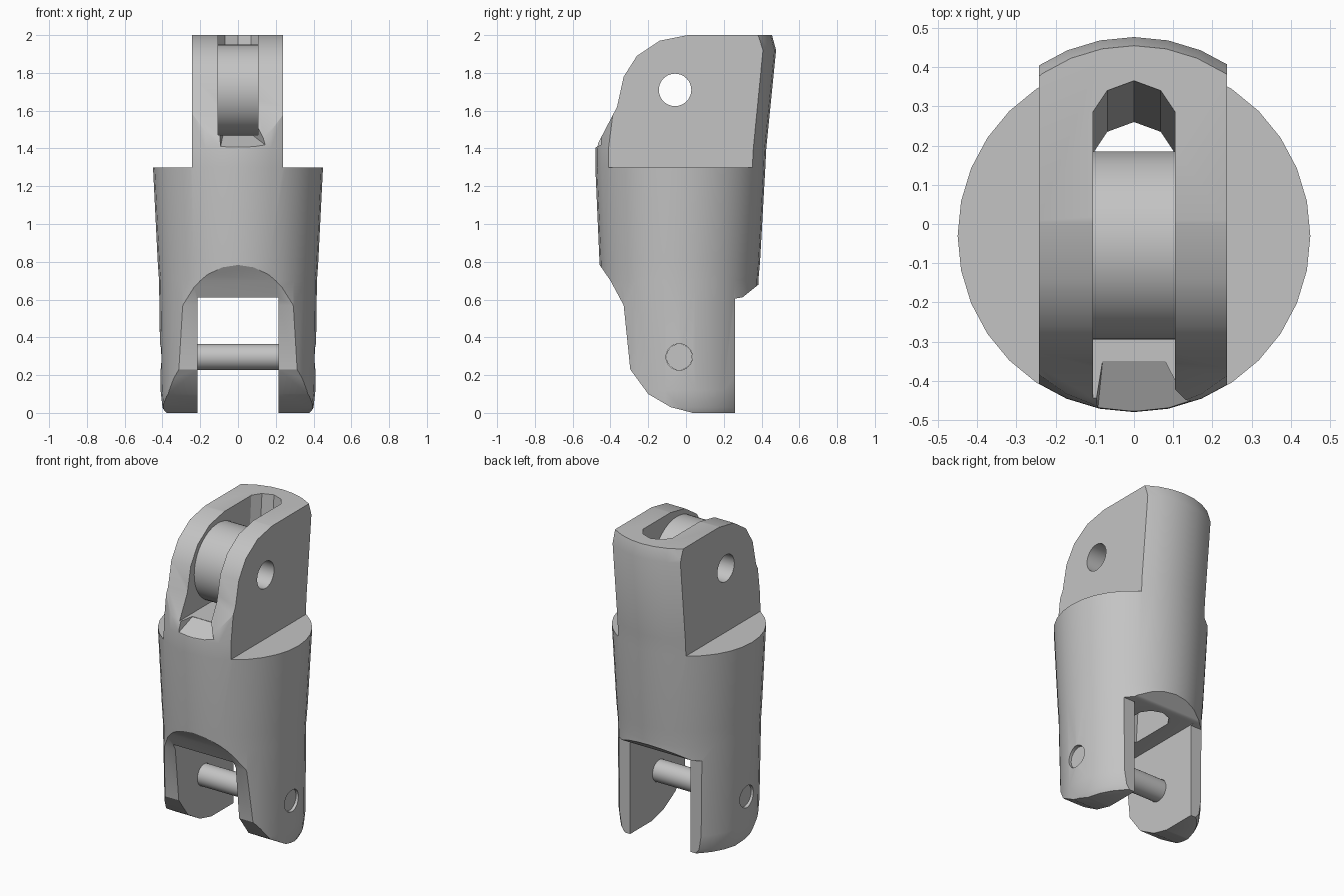
import bpy, bmesh, math

cube = bpy.data.objects.get("Cube")
if cube:
    bpy.data.objects.remove(cube, do_unlink=True)

steel = bpy.data.materials.new("steel_grey")
steel.use_nodes = True
GREY = (0.55, 0.55, 0.55, 1)
steel.diffuse_color = GREY
steel.node_tree.nodes["Principled BSDF"].inputs["Base Color"].default_value = GREY


def loft(name, rings):
    """Closed solid through matching rings of points."""
    bm = bmesh.new()
    loops = [[bm.verts.new(p) for p in ring] for ring in rings]
    n = len(loops[0])
    for a, b in zip(loops, loops[1:]):
        for i in range(n):
            j = (i + 1) % n
            bm.faces.new((a[i], a[j], b[j], b[i]))
    bm.faces.new(loops[0][::-1])
    bm.faces.new(loops[-1])
    bmesh.ops.recalc_face_normals(bm, faces=bm.faces[:])
    mesh = bpy.data.meshes.new(name)
    bm.to_mesh(mesh)
    bm.free()
    mesh.materials.append(steel)
    obj = bpy.data.objects.new(name, mesh)
    bpy.context.collection.objects.link(obj)
    return obj


def prism_x(name, outline, x0, x1):
    return loft(name, [[(x, y, z) for y, z in outline] for x in (x0, x1)])


def box(name, x0, x1, y0, y1, z0, z1):
    return prism_x(name, [(y0, z0), (y1, z0), (y1, z1), (y0, z1)], x0, x1)


def rod(name, y, z, r, x0, x1, n=32):
    ring = [(y + r * math.cos(math.tau * i / n), z + r * math.sin(math.tau * i / n))
            for i in range(n)]
    return prism_x(name, ring, x0, x1)


def cut(obj, cutter, operation='DIFFERENCE'):
    mod = obj.modifiers.new("cut", 'BOOLEAN')
    mod.operation, mod.solver, mod.object = operation, 'EXACT', cutter
    bpy.context.view_layer.objects.active = obj
    bpy.ops.object.modifier_apply(modifier=mod.name)
    bpy.data.objects.remove(cutter, do_unlink=True)


def smooth(obj):
    bpy.ops.object.select_all(action='DESELECT')
    obj.select_set(True)
    bpy.context.view_layer.objects.active = obj
    bpy.ops.object.shade_smooth_by_angle(angle=math.radians(30))


# Round body: height, radius, centre y
sections = [(0, .385, -.03), (.03, .4, -.03), (.12, .41, -.03), (.7, .418, -.035),
            (.8, .425, -.033), (1.3, .45, -.03), (1.4, .452, -.027),
            (1.92, .445, .032), (2, .42, .035)]
SIDES = 32
body = loft("body", [[(r * math.cos(math.tau * i / SIDES),
                       c + r * math.sin(math.tau * i / SIDES), z)
                      for i in range(SIDES)] for z, r, c in sections])

# Side outline trimming the nose, toe and heel
outline = [(.08, -.02), (.26, -.02), (.26, .605), (.3, .612), (.385, .68), (.6, .86),
           (.6, 2.02), (.1, 2.02), (0, 1.998), (-.14, 1.97), (-.26, 1.89), (-.33, 1.78),
           (-.365, 1.62), (-.48, 1.4), (-.6, 1.17), (-.6, .99), (-.455, .78), (-.4, .7),
           (-.33, .57), (-.295, .23), (-.2, .1), (-.08, .03), (.03, .002)]
cut(body, prism_x("side_outline", outline, -.7, .7), 'INTERSECT')

# Flat cheeks above the shoulder, and the gap between the legs
cut(body, box("right_cheek_cut", -.7, -.243, -.7, .7, 1.3, 2.2))
cut(body, box("left_cheek_cut", .237, .7, -.7, .7, 1.3, 2.2))
cut(body, box("leg_gap", -.215, .215, -.7, .7, -.2, .61))

# Roller slot with a flared front mouth
W = .105
cut(body, box("roller_slot", -W, W, -.7, .19, 1.47, 2.2))
mouth = loft("slot_mouth", [
    [(-.08, -.35, 1.468), (.08, -.35, 1.468), (W, -.35, 1.66), (-W, -.35, 1.66)],
    [(-.095, -.5, 1.395), (.175, -.5, 1.395), (W, -.5, 1.66), (-W, -.5, 1.66)]])
cut(body, mouth)

# Leaning channel behind the roller, open through to the leg gap
channel = [(-W, 0), (W, 0), (W, .285), (.068, .34), (0, .365), (-.068, .34), (-W, .285)]
cut(body, loft("channel", [[(x, y + lean, z) for x, y in channel]
                           for z, lean in ((.5, -.113), (2.1, .008))]))

# Cross holes
cut(body, rod("axle_hole", -.058, 1.71, .086, -.7, .7))
cut(body, rod("pin_hole", -.036, .296, .07, -.7, .7))
smooth(body)

# Hollow roller
roller = rod("roller", -.055, 1.71, .24, -W, W, 48)
cut(roller, rod("roller_bore", -.058, 1.71, .086, -.7, .7))
smooth(roller)

# Pin between the legs
smooth(rod("pin", -.036, .296, .069, -.39, .39))
